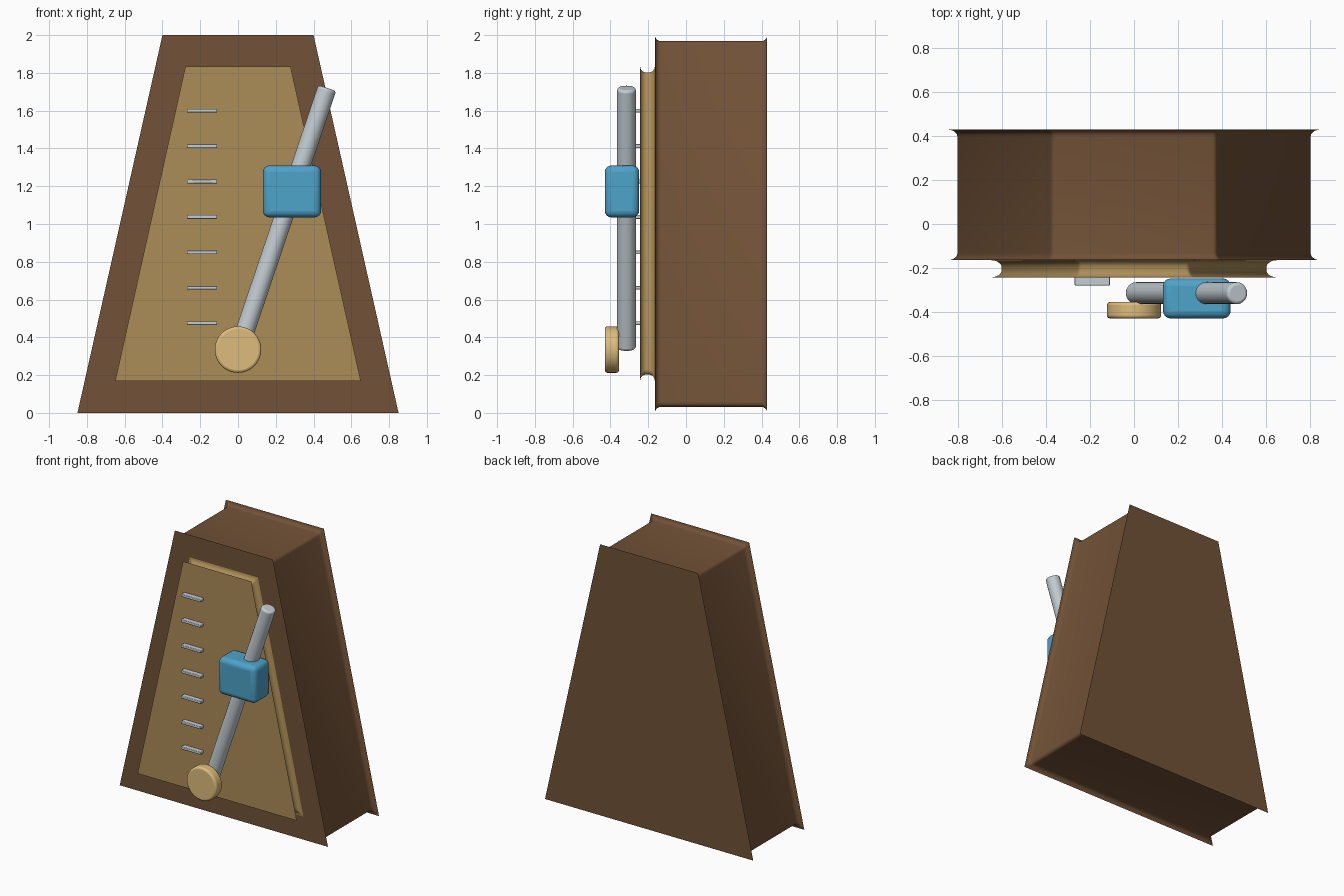
import bpy, bmesh, math
from mathutils import Matrix, Vector

if "Cube" in bpy.data.objects:
    bpy.data.objects.remove(bpy.data.objects["Cube"])


def material(name, rgb):
    m = bpy.data.materials.new(name)
    m.diffuse_color = (*rgb, 1)
    m.use_nodes = True
    m.node_tree.nodes["Principled BSDF"].inputs["Base Color"].default_value = m.diffuse_color
    return m


WOOD = material("dark wood", (0.168, 0.084, 0.038))
FACE = material("pale wood", (0.413, 0.266, 0.095))
BRASS = material("brass", (0.73, 0.503, 0.202))
STEEL = material("steel", (0.55, 0.61, 0.65))
BLUE = material("blue", (0.076, 0.366, 0.591))


def finish(bm, name, mat, bevel=0, segments=3):
    bmesh.ops.recalc_face_normals(bm, faces=bm.faces[:])
    me = bpy.data.meshes.new(name)
    bm.to_mesh(me)
    bm.free()
    ob = bpy.data.objects.new(name, me)
    bpy.context.collection.objects.link(ob)
    me.materials.append(mat)
    if bevel:
        mod = ob.modifiers.new("Rounded edges", 'BEVEL')
        mod.width, mod.segments = bevel, segments
        mod.limit_method, mod.angle_limit = 'ANGLE', math.radians(40)
    bpy.ops.object.select_all(action='DESELECT')
    ob.select_set(True)
    bpy.context.view_layer.objects.active = ob
    bpy.ops.object.shade_smooth_by_angle(angle=math.radians(35))
    return ob


def outline(bottom, top, z0, z1, inset):
    """Trapezoid pulled in by inset, its corners rounded in proportion."""
    r = 0.7 * inset
    d = inset + r
    slope = (bottom - top) / (z1 - z0)
    phi = math.atan(slope)

    def half(z):
        return bottom - slope * (z - z0) - d * math.hypot(1, slope)
    lo, hi, q = z0 + d, z1 - d, math.pi / 2
    corners = [(half(lo), lo, -q, phi), (half(hi), hi, phi, q),
               (-half(hi), hi, q, 2 * q - phi), (-half(lo), lo, 2 * q - phi, 3 * q)]
    pts = []
    for x, z, a0, a1 in corners:
        for i in range(5):
            a = a0 + (a1 - a0) * i / 4
            pts.append((x + r * math.cos(a), z + r * math.sin(a)))
    return pts


def coved_slab(name, mat, bottom, top, z0, z1, y0, y1, r):
    """Trapezoid slab whose front and back rims flare out in a cove."""
    arc = [math.radians(90 * i / 5) for i in range(6)]
    rings = [(y0 + r - r * math.cos(a), r * math.sin(a)) for a in arc]
    rings += [(y0 + y1 - y, d) for y, d in reversed(rings)]
    bm = bmesh.new()
    loops = [[bm.verts.new((x, y, z)) for x, z in outline(bottom, top, z0, z1, d)]
             for y, d in rings]
    n = len(loops[0])
    for a, b in zip(loops, loops[1:]):
        for i in range(n):
            bm.faces.new((a[i], a[(i + 1) % n], b[(i + 1) % n], b[i]))
    bm.faces.new(loops[0])
    bm.faces.new(loops[-1])
    bmesh.ops.remove_doubles(bm, verts=bm.verts[:], dist=0.0001)
    return finish(bm, name, mat)


def box(name, mat, lo, hi, bevel, segments=3):
    lo, hi = Vector(lo), Vector(hi)
    bm = bmesh.new()
    bmesh.ops.create_cube(bm, size=1, matrix=Matrix.Translation((lo + hi) / 2)
                          @ Matrix.Diagonal((*(hi - lo), 1)))
    return finish(bm, name, mat, bevel, segments)


def rod(name, mat, start, end, radius, bevel, sides=32):
    start, end = Vector(start), Vector(end)
    axis = end - start
    bm = bmesh.new()
    bmesh.ops.create_cone(bm, cap_ends=True, segments=sides, radius1=radius, radius2=radius,
                          depth=axis.length, matrix=Matrix.Translation((start + end) / 2)
                          @ axis.to_track_quat('Z', 'Y').to_matrix().to_4x4())
    return finish(bm, name, mat, bevel)


# Case and raised front panel
coved_slab("case", WOOD, 0.85, 0.40, 0, 2, -0.165, 0.43, 0.032)
coved_slab("front_panel", FACE, 0.65, 0.278, 0.17, 1.835, -0.243, -0.165, 0.033)

# Scale marks
for i in range(7):
    z = 0.475 + 0.1875 * i
    box(f"scale_mark_{i + 1}", STEEL, (-0.27, -0.28, z - 0.01), (-0.11, -0.24, z + 0.01), 0.004, 2)

# Swinging arm, sliding weight and pivot knob
rod("pendulum_arm", STEEL, (0.006, -0.315, 0.34), (0.472, -0.315, 1.72), 0.05, 0.014)
box("sliding_weight", BLUE, (0.132, -0.43, 1.035), (0.44, -0.248, 1.31), 0.035, 4)
rod("pivot_knob", BRASS, (0, -0.355, 0.335), (0, -0.43, 0.335), 0.123, 0.014, 40)
